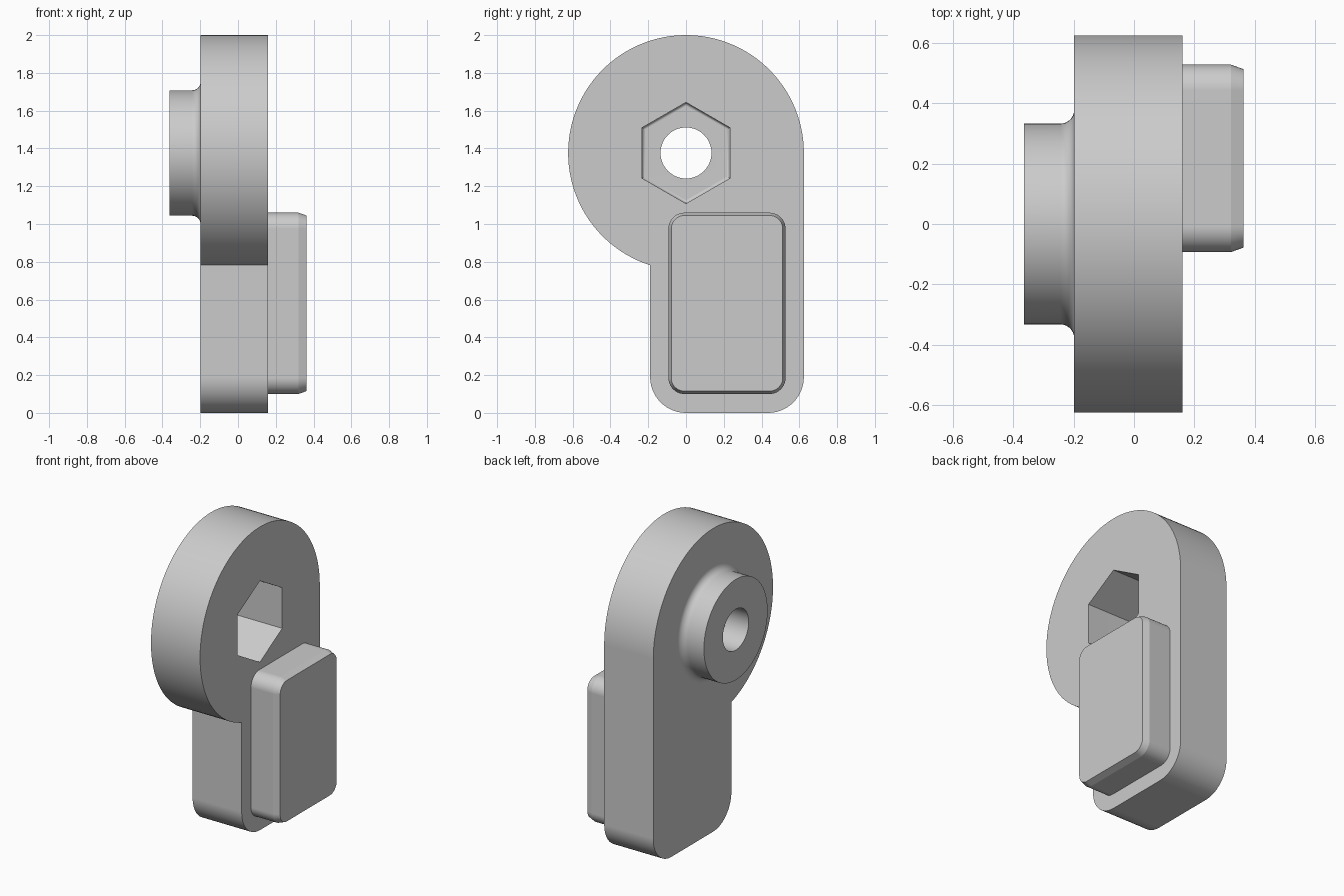
import bpy, bmesh, math
from math import cos, sin, pi, radians

if "Cube" in bpy.data.objects:
    bpy.data.objects.remove(bpy.data.objects["Cube"])

CZ = 1.376          # height of the hub axis
R = 0.624           # radius of the round head

grey = bpy.data.materials.new("light_grey")
grey.diffuse_color = (0.6, 0.6, 0.6, 1)
grey.use_nodes = True
grey.node_tree.nodes["Principled BSDF"].inputs["Base Color"].default_value = grey.diffuse_color


def arc(cy, cz, r, a0, a1, n):
    """Points (y, z) on an arc, angles in degrees."""
    return [(cy + r * cos(radians(a0 + (a1 - a0) * i / n)),
             cz + r * sin(radians(a0 + (a1 - a0) * i / n))) for i in range(n + 1)]


def circle(r, n, start=0):
    return arc(0, CZ, r, start, start + 360, n)[:-1]


def rounded_rect(y0, y1, z0, z1, r, n=10):
    return (arc(y1 - r, z1 - r, r, 0, 90, n) + arc(y0 + r, z1 - r, r, 90, 180, n)
            + arc(y0 + r, z0 + r, r, 180, 270, n) + arc(y1 - r, z0 + r, r, 270, 360, n))


def loft(name, sections):
    """Closed solid through (x, outline) sections."""
    bm = bmesh.new()
    rings = [[bm.verts.new((x, y, z)) for y, z in pts] for x, pts in sections]
    for a, b in zip(rings, rings[1:]):
        for i in range(len(a)):
            j = (i + 1) % len(a)
            bm.faces.new((a[i], a[j], b[j], b[i]))
    bm.faces.new(rings[0])
    bm.faces.new(rings[-1])
    bmesh.ops.recalc_face_normals(bm, faces=bm.faces)
    me = bpy.data.meshes.new(name)
    bm.to_mesh(me)
    bm.free()
    me.materials.append(grey)
    ob = bpy.data.objects.new(name, me)
    bpy.context.collection.objects.link(ob)
    return ob


def activate(ob):
    bpy.ops.object.select_all(action='DESELECT')
    ob.select_set(True)
    bpy.context.view_layer.objects.active = ob


def combine(ob, other, operation):
    activate(ob)
    m = ob.modifiers.new(operation.lower(), 'BOOLEAN')
    m.operation, m.solver, m.object = operation, 'EXACT', other
    bpy.ops.object.modifier_apply(modifier=m.name)
    bpy.data.objects.remove(other)


def smooth(ob, angle):
    activate(ob)
    bpy.ops.object.shade_smooth_by_angle(angle=radians(angle))
    m = ob.modifiers.new("even_shading", 'WEIGHTED_NORMAL')
    m.keep_sharp = True


# Plate: round head running into an offset leg with rounded lower corners
neck = 360 - math.degrees(math.acos(-0.19 / R))
outline = (arc(0, CZ, R, 0, neck, 80) + arc(0, 0.19, 0.19, 180, 270, 14)
           + arc(R - 0.19, 0.19, 0.19, 270, 360, 14))
body = loft("bracket_body", [(-0.198, outline), (0.16, outline)])

# Boss on the back, flared into the plate by a fillet
f = 0.045
flare = [(-0.198 - f + f * cos(a), circle(0.332 + f - f * sin(a), 72))
         for a in (pi / 2 * i / 8 for i in range(9))]
boss = loft("boss", [(-0.1, circle(0.332 + f, 72))] + flare + [(-0.363, circle(0.332, 72))])
combine(body, boss, 'UNION')

# Hexagonal pocket with a softened floor edge
e = 0.02
floor = [(-0.2 + e - e * sin(a), circle(0.268 - e + e * cos(a), 6, 90))
         for a in (pi / 2 * i / 4 for i in range(5))]
combine(body, loft("pocket_cutter", [(0.3, circle(0.268, 6, 90))] + floor), 'DIFFERENCE')

# Through hole
combine(body, loft("hole_cutter", [(-0.6, circle(0.135, 48)), (0.6, circle(0.135, 48))]),
        'DIFFERENCE')
smooth(body, 30)

# Raised rectangular pad with a slim chamfer on its outer edge
c = 0.015
full = rounded_rect(-0.093, 0.527, 0.10, 1.06, 0.085)
small = rounded_rect(-0.093 + c, 0.527 - c, 0.10 + c, 1.06 - c, 0.085 - c)
pad = loft("raised_pad", [(0.15, full), (0.32, full), (0.362, small)])
smooth(pad, 15)
